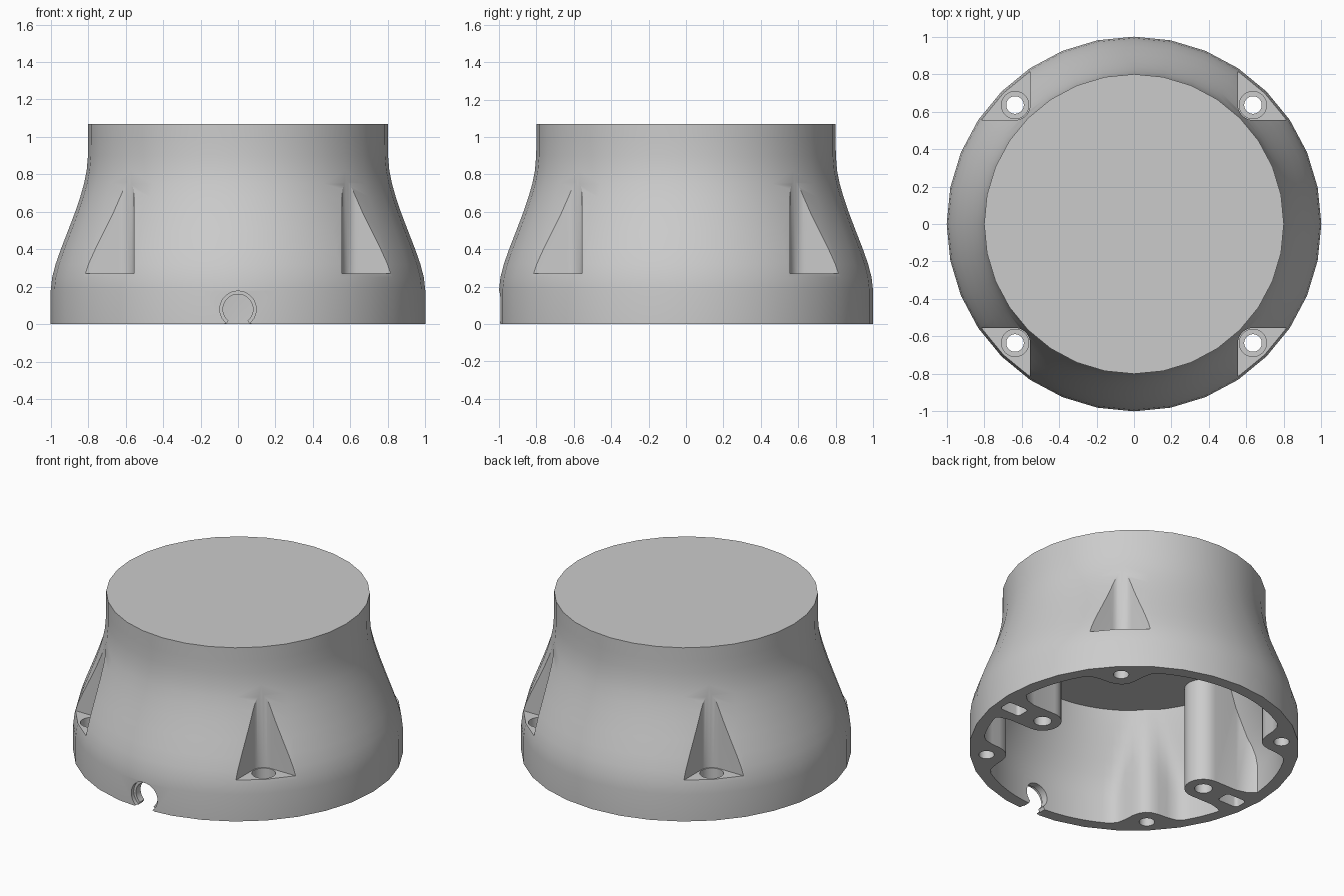
import bpy, bmesh, math
from mathutils import Matrix

if "Cube" in bpy.data.objects:
    bpy.data.objects.remove(bpy.data.objects["Cube"], do_unlink=True)

grey = bpy.data.materials.new("light grey")
grey.use_nodes = True
grey.diffuse_color = (0.6, 0.6, 0.6, 1)
grey.node_tree.nodes["Principled BSDF"].inputs["Base Color"].default_value = (0.6, 0.6, 0.6, 1)


def loft(name, rings):
    """Closed solid through a stack of rings with equal point counts."""
    bm = bmesh.new()
    loops = [[bm.verts.new(p) for p in ring] for ring in rings]
    n = len(loops[0])
    for a, b in zip(loops, loops[1:]):
        for i in range(n):
            j = (i + 1) % n
            bm.faces.new((a[i], a[j], b[j], b[i]))
    bm.faces.new(loops[0][::-1])
    bm.faces.new(loops[-1])
    bmesh.ops.recalc_face_normals(bm, faces=bm.faces)
    mesh = bpy.data.meshes.new(name)
    bm.to_mesh(mesh)
    bm.free()
    mesh.materials.append(grey)
    ob = bpy.data.objects.new(name, mesh)
    bpy.context.collection.objects.link(ob)
    return ob


def prism(name, outline, z0, z1):
    return loft(name, [[(x, y, z) for x, y in outline] for z in (z0, z1)])


def arc(cx, cy, r, a0, a1, n):
    return [(cx + r * math.cos(math.radians(a0 + (a1 - a0) * i / n)),
             cy + r * math.sin(math.radians(a0 + (a1 - a0) * i / n))) for i in range(n + 1)]


def circle(cx, cy, r, n=32):
    return arc(cx, cy, r, 0, 360, n)[:-1]


def cut(target, cutter):
    """Subtract the cutter and throw it away."""
    cutter.hide_render = True
    mod = target.modifiers.new("cut", 'BOOLEAN')
    mod.operation = 'DIFFERENCE'
    mod.solver = 'EXACT'
    mod.object = cutter
    bpy.ops.object.select_all(action='DESELECT')
    bpy.context.view_layer.objects.active = target
    target.select_set(True)
    bpy.ops.object.modifier_apply(modifier=mod.name)
    bpy.data.objects.remove(cutter, do_unlink=True)


# Outer profile (height, radius): wide foot flaring in to a straight neck
PROFILE = [(0, 1), (0.18, 1), (0.25, 0.992), (0.32, 0.974), (0.4, 0.946), (0.5, 0.907),
           (0.6, 0.869), (0.68, 0.842), (0.75, 0.822), (0.82, 0.808), (0.9, 0.801),
           (0.98, 0.8), (1.07, 0.8)]
CEILING, WALL = 0.7, 0.08
SCREW, POCKET = 0.635, 0.08
TAB_X, TAB_Y = 0.637, -0.104


def radius_at(z):
    for (z0, r0), (z1, r1) in zip(PROFILE, PROFILE[1:]):
        if z <= z1:
            return r0 + (r1 - r0) * max(0, (z - z0) / (z1 - z0))
    return PROFILE[-1][1]


def smooth_min(a, b, k):
    h = max(k - abs(a - b), 0)
    return min(a, b) - h * h / (4 * k)


def cavity_radius(angle, z):
    """Inner wall, bulging inward around each corner pocket."""
    c, s = max(abs(math.cos(angle)), 1e-3), max(abs(math.sin(angle)), 1e-3)
    corner = -smooth_min(-0.515 / c, -0.515 / s, 0.2)
    return smooth_min(radius_at(z) - WALL, corner, 0.08)


# Outer body
housing = loft("housing", [[(x, y, z) for x, y in circle(0, 0, r, 32)] for z, r in PROFILE])

# Hollow inside
heights = [-0.1] + [z for z, r in PROFILE if 0.1 < z < CEILING] + [CEILING]
rings = []
for z in heights:
    ring = []
    for i in range(128):
        a = math.tau * i / 128
        r = cavity_radius(a, z)
        ring.append((r * math.cos(a), r * math.sin(a), z))
    rings.append(ring)
cavity = loft("cavity_cutter", rings)

# Two inner mounting tabs are kept out of the hollow
for side in (-1, 1):
    root = [(0.8, 0.115), (0.87, 0.135), (0.93, 0.19), (1.1, 0.2)]
    tab = arc(TAB_X, TAB_Y, 0.115, 90, 270, 16)
    tab += [(x, TAB_Y - w) for x, w in root] + [(x, TAB_Y + w) for x, w in root[::-1]]
    cut(cavity, prism("tab_keeper", [(side * x, y) for x, y in tab], -0.2, 0.9))
cut(housing, cavity)

# Corner pockets with counterbored screw holes
for sx in (-1, 1):
    for sy in (-1, 1):
        edge = SCREW - POCKET
        outline = arc(SCREW, SCREW, POCKET, 180, 270, 10) + [(1.2, edge), (1.2, 1.2), (edge, 1.2)]
        cut(housing, prism("pocket_cutter", [(sx * x, sy * y) for x, y in outline], 0.27, 1.3))
        cut(housing, prism("counterbore_cutter", circle(sx * SCREW, sy * SCREW, 0.073), 0.17, 0.4))
        cut(housing, prism("screw_hole_cutter", circle(sx * SCREW, sy * SCREW, 0.047), -0.1, 0.4))

# Round hole and rounded slot in the foot of each tab
for side in (-1, 1):
    cut(housing, prism("tab_hole_cutter", circle(side * TAB_X, TAB_Y, 0.054), -0.1, 0.3))
    slot = [(0.79 + cx, TAB_Y + cy, a) for cx, cy, a in
            ((0.02, -0.025, 180), (0.125, -0.025, 270), (0.125, 0.025, 0), (0.02, 0.025, 90))]
    outline = [p for x, y, a in slot for p in arc(x, y, 0.022, a, a + 90, 4)]
    cut(housing, prism("tab_slot_cutter", [(side * x, y) for x, y in outline], -0.1, 0.3))

# Cable notch at the front: stepped round opening, open at the bottom
for r, mouth, y0, y1 in ((0.08, 0.062, 0.75, 1.2), (0.097, 0.08, 0.965, 1.2)):
    outline = arc(0, 0.08, r, -50, 230, 28) + [(-mouth, 0), (-mouth, -0.1), (mouth, -0.1), (mouth, 0)]
    notch = prism("notch_cutter", outline, y0, y1)
    notch.data.transform(Matrix.Rotation(math.pi / 2, 4, 'X'))
    cut(housing, notch)

# Smooth shading with crisp edges
bpy.ops.object.select_all(action='DESELECT')
housing.select_set(True)
bpy.context.view_layer.objects.active = housing
bpy.ops.object.shade_smooth_by_angle(angle=math.radians(30))
